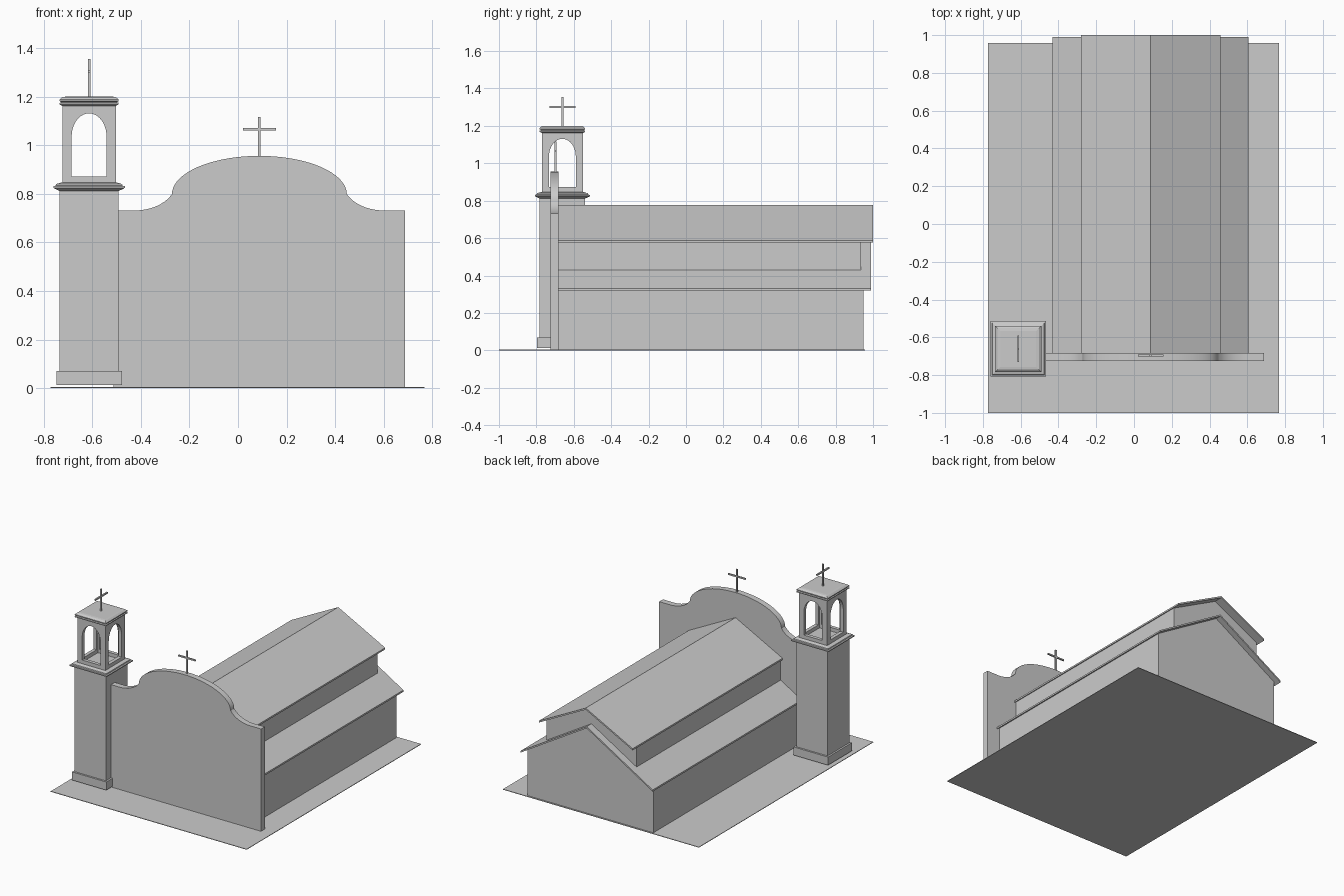
import bpy, bmesh, math

if "Cube" in bpy.data.objects:
    bpy.data.objects.remove(bpy.data.objects["Cube"])

CX = 0.088               # centre line of the nave and facade
TX, TY = -0.613, -0.661  # centre of the tower


def finish(name, bm):
    bmesh.ops.recalc_face_normals(bm, faces=bm.faces[:])
    me = bpy.data.meshes.new(name)
    bm.to_mesh(me)
    bm.free()
    ob = bpy.data.objects.new(name, me)
    bpy.context.collection.objects.link(ob)
    return ob


def box(name, lo, hi):
    bm = bmesh.new()
    bmesh.ops.create_cube(bm, size=1)
    for v in bm.verts:
        v.co = [(a + b) / 2 + c * (b - a) for a, b, c in zip(lo, hi, v.co)]
    return finish(name, bm)


def prism(name, outline, a, b, axis='Y'):
    """Extrude an outline of (across, z) points along y or x."""
    bm = bmesh.new()
    pts = [(u, a, z) if axis == 'Y' else (a, u, z) for u, z in outline]
    f = bm.faces.new([bm.verts.new(p) for p in pts])
    new = bmesh.ops.extrude_face_region(bm, geom=[f])['geom']
    d = (0, b - a, 0) if axis == 'Y' else (b - a, 0, 0)
    bmesh.ops.translate(bm, vec=d, verts=[g for g in new if isinstance(g, bmesh.types.BMVert)])
    return finish(name, bm)


def square_stack(name, profile):
    """Square moulding on the tower axis from (half width, z) steps."""
    bm = bmesh.new()
    rings = [[bm.verts.new((TX + sx * h, TY + sy * h, z))
              for sx, sy in ((-1, -1), (1, -1), (1, 1), (-1, 1))] for h, z in profile]
    for r, s in zip(rings, rings[1:]):
        for i in range(4):
            bm.faces.new((r[i], r[i - 1], s[i - 1], s[i]))
    bm.faces.new(rings[0])
    bm.faces.new(rings[-1])
    return finish(name, bm)


def mirrored(half):
    """Right half outline (dx, z), from the outside inward, mirrored about the centre."""
    right = [(CX + x, z) for x, z in half]
    left = [(CX - x, z) for x, z in reversed(half) if x > 1e-6]
    return right + left


def cross(name, x, y, z0, z1, arm_z, arm, along_x):
    t = 0.005
    box(name + "_post", (x - t, y - t, z0), (x + t, y + t, z1))
    ax, ay = (arm, t) if along_x else (t, arm)
    box(name + "_arm", (x - ax, y - ay, arm_z - t), (x + ax, y + ay, arm_z + t))


# Ground slab
box("ground_slab", (-0.772, -1, 0), (0.768, 0.958, 0.004))

# Facade wall with curved gable
half = [(0.60, 0.0), (0.60, 0.731)]
n = 10
for i in range(n + 1):                     # concave shoulder
    t = 1 - i / n
    x = 0.36 + 0.155 * t
    k = 0.9 * (1 - t)
    half.append((x, 0.731 + 0.067 * (1 - math.sqrt(1 - k * k)) / 0.564))
for i in range(1, 19):                     # elliptical crown
    a = math.pi / 2 * i / 18
    half.append((0.36 * math.cos(a) if i < 18 else 0, 0.798 + 0.158 * math.sin(a)))
facade = prism("facade_wall", mirrored(half), -0.724, -0.682)
bpy.context.view_layer.objects.active = facade
facade.select_set(True)
bpy.ops.object.shade_smooth_by_angle(angle=math.radians(30))
facade.select_set(False)
cross("facade_cross", CX, -0.697, 0.95, 1.117, 1.065, 0.068, True)

# Nave: lower and upper gabled bodies with overhanging roofs
FRONT, TH = -0.682, 0.012


def gable(name, wall_half, z0, wall_back, eave, eave_z, ridge_z, roof_back):
    slope = (ridge_z - eave_z) / eave
    wall_top = ridge_z - TH - slope * wall_half
    prism(name + "_walls", mirrored([(wall_half, z0), (wall_half, wall_top), (0, ridge_z - TH)]),
          FRONT, wall_back)
    top = mirrored([(eave, eave_z), (0, ridge_z)])
    under = [(x, z - TH) for x, z in reversed(top)]
    prism(name + "_roof", top + under, FRONT, roof_back)


gable("lower_nave", 0.495, 0.0, 0.948, 0.519, 0.331, 0.642, 0.99)
gable("upper_nave", 0.355, 0.42, 0.936, 0.369, 0.588, 0.778, 1.0)

# Tower shaft, plinth and mouldings
square_stack("tower_plinth", [(0.135, 0.012), (0.135, 0.07)])
square_stack("tower_shaft", [(0.122, 0.012), (0.122, 0.82)])
square_stack("tower_cornice", [(0.122, 0.812), (0.132, 0.816), (0.147, 0.824), (0.147, 0.831),
                               (0.138, 0.833), (0.136, 0.84), (0.115, 0.846)])
square_stack("belfry_cap", [(0.110, 1.162), (0.122, 1.168), (0.122, 1.174), (0.114, 1.177),
                            (0.122, 1.182), (0.122, 1.188), (0.110, 1.198), (0.095, 1.2)])

# Belfry: hollow box with arched openings on all four sides
belfry = square_stack("belfry", [(0.11, 0.84), (0.11, 1.166)])
arch = [(0.072, 0.872)] + [(0.072 * math.cos(math.pi * i / 20), 1.035 + 0.096 * math.sin(math.pi * i / 20))
                           for i in range(21)] + [(-0.072, 0.872)]
cutters = [square_stack("hollow_cutter", [(0.085, 0.82), (0.085, 1.15)]),
           prism("arch_cutter_y", [(TX + u, z) for u, z in arch], TY - 0.2, TY + 0.2),
           prism("arch_cutter_x", [(TY + u, z) for u, z in arch], TX - 0.2, TX + 0.2, 'X')]
bpy.context.view_layer.objects.active = belfry
for c in cutters:
    c.hide_render = True
    m = belfry.modifiers.new("cut", 'BOOLEAN')
    m.operation, m.solver, m.object = 'DIFFERENCE', 'EXACT', c
    bpy.ops.object.modifier_apply(modifier=m.name)
    bpy.data.objects.remove(c)

cross("tower_cross", TX, TY, 1.195, 1.355, 1.302, 0.07, False)
